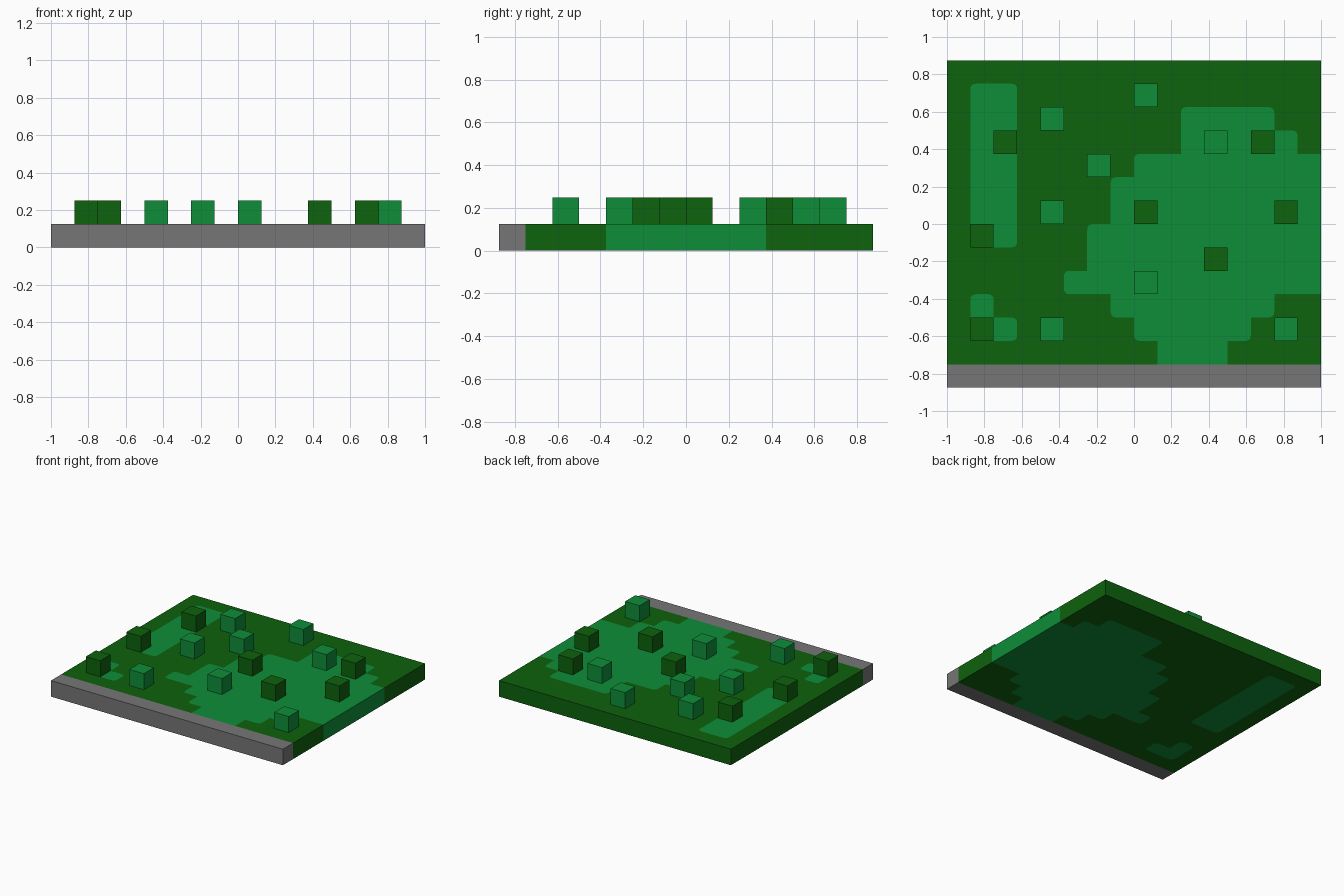
import bpy, bmesh
from mathutils import Vector

cube = bpy.data.objects.get("Cube")
if cube:
    bpy.data.objects.remove(cube)

CELL = 0.125          # the whole model sits on a 16 x 14 grid of cells
ROUND = 0.032         # corner rounding of the light grass patches


def material(name, rgb):
    m = bpy.data.materials.new(name)
    m.use_nodes = True
    m.diffuse_color = (*rgb, 1)
    bsdf = m.node_tree.nodes["Principled BSDF"]
    bsdf.inputs["Base Color"].default_value = (*rgb, 1)
    bsdf.inputs["Roughness"].default_value = 0.9
    return m


DARK = material("dark green", (0.004, 0.122, 0.004))
LIGHT = material("light green", (0.0044, 0.27, 0.04))
GREY = material("stone grey", (0.18, 0.18, 0.18))


def to_world(i, j):
    return Vector((i * CELL - 1, j * CELL - 0.875))


def prism(name, points, z0, z1, mat):
    """Extrude a flat counter-clockwise outline from z0 to z1."""
    bm = bmesh.new()
    face = bm.faces.new([bm.verts.new((p.x, p.y, z0)) for p in points])
    ext = bmesh.ops.extrude_face_region(bm, geom=[face], use_keep_orig=True)
    verts = [v for v in ext["geom"] if isinstance(v, bmesh.types.BMVert)]
    bmesh.ops.translate(bm, verts=verts, vec=(0, 0, z1 - z0))
    bmesh.ops.recalc_face_normals(bm, faces=bm.faces)
    mesh = bpy.data.meshes.new(name)
    bm.to_mesh(mesh)
    bm.free()
    mesh.materials.append(mat)
    obj = bpy.data.objects.new(name, mesh)
    bpy.context.collection.objects.link(obj)
    return obj


def box(name, i0, j0, i1, j1, z0, z1, mat):
    corners = [(i0, j0), (i1, j0), (i1, j1), (i0, j1)]
    return prism(name, [to_world(*c) for c in corners], z0, z1, mat)


def outline(cells, overshoot=0.0):
    """Round the outward corners; push points on the slab border outwards."""
    points = []
    for k, (i, j) in enumerate(cells):
        p = to_world(i, j)
        a = (to_world(*cells[k - 1]) - p).normalized()
        b = (to_world(*cells[(k + 1) % len(cells)]) - p).normalized()
        on_border = i == 16 or j == 1
        if on_border or a.cross(b) > 0:
            points.append(p + Vector((overshoot * (i == 16), -overshoot * (j == 1))))
            continue
        start, end = p + a * ROUND, p + b * ROUND
        for t in (0, 0.25, 0.5, 0.75, 1):
            points.append(start * (1 - t) ** 2 + p * 2 * t * (1 - t) + end * t ** 2)
    return points


# Ground slab with a stone strip along the front
ground = box("dark_grass_slab", 0, 1, 16, 14, 0, CELL, DARK)
box("stone_front_strip", 0, 0, 16, 1, 0, CELL, GREY)

# Light grass patches set right through the slab
patches = {
    "large_grass_patch": [
        (9, 1), (12, 1), (12, 2), (13, 2), (13, 3), (14, 3), (14, 4), (16, 4),
        (16, 10), (15, 10), (15, 11), (14, 11), (14, 12), (10, 12), (10, 10),
        (8, 10), (8, 9), (7, 9), (7, 7), (6, 7), (6, 5), (5, 5), (5, 4),
        (7, 4), (7, 3), (8, 3), (8, 2), (9, 2)],
    "long_grass_patch": [(1, 6), (3, 6), (3, 13), (1, 13)],
    "small_grass_patch": [(1, 2), (3, 2), (3, 3), (2, 3), (2, 4), (1, 4)],
}
for name, cells in patches.items():
    prism(name, outline(cells), 0, CELL, LIGHT)
    cutter = prism(name + "_cutter", outline(cells, 0.1), -0.1, CELL + 0.1, DARK)
    cutter.hide_render = True
    mod = ground.modifiers.new("cut", 'BOOLEAN')
    mod.operation = 'DIFFERENCE'
    mod.solver = 'EXACT'
    mod.object = cutter
    bpy.context.view_layer.objects.active = ground
    bpy.ops.object.modifier_apply(modifier=mod.name)
    bpy.data.objects.remove(cutter)

# Bush cubes, one cell each
bushes = [
    ("dark_bush", DARK, [(2, 10), (1, 6), (1, 2), (8, 7), (11, 5), (14, 7), (13, 10)]),
    ("light_bush", LIGHT, [(8, 12), (4, 11), (6, 9), (4, 7), (11, 10), (8, 4), (4, 2), (14, 2)]),
]
for name, mat, cells in bushes:
    for n, (i, j) in enumerate(cells, 1):
        box(f"{name}_{n}", i, j, i + 1, j + 1, CELL, 2 * CELL, mat)
